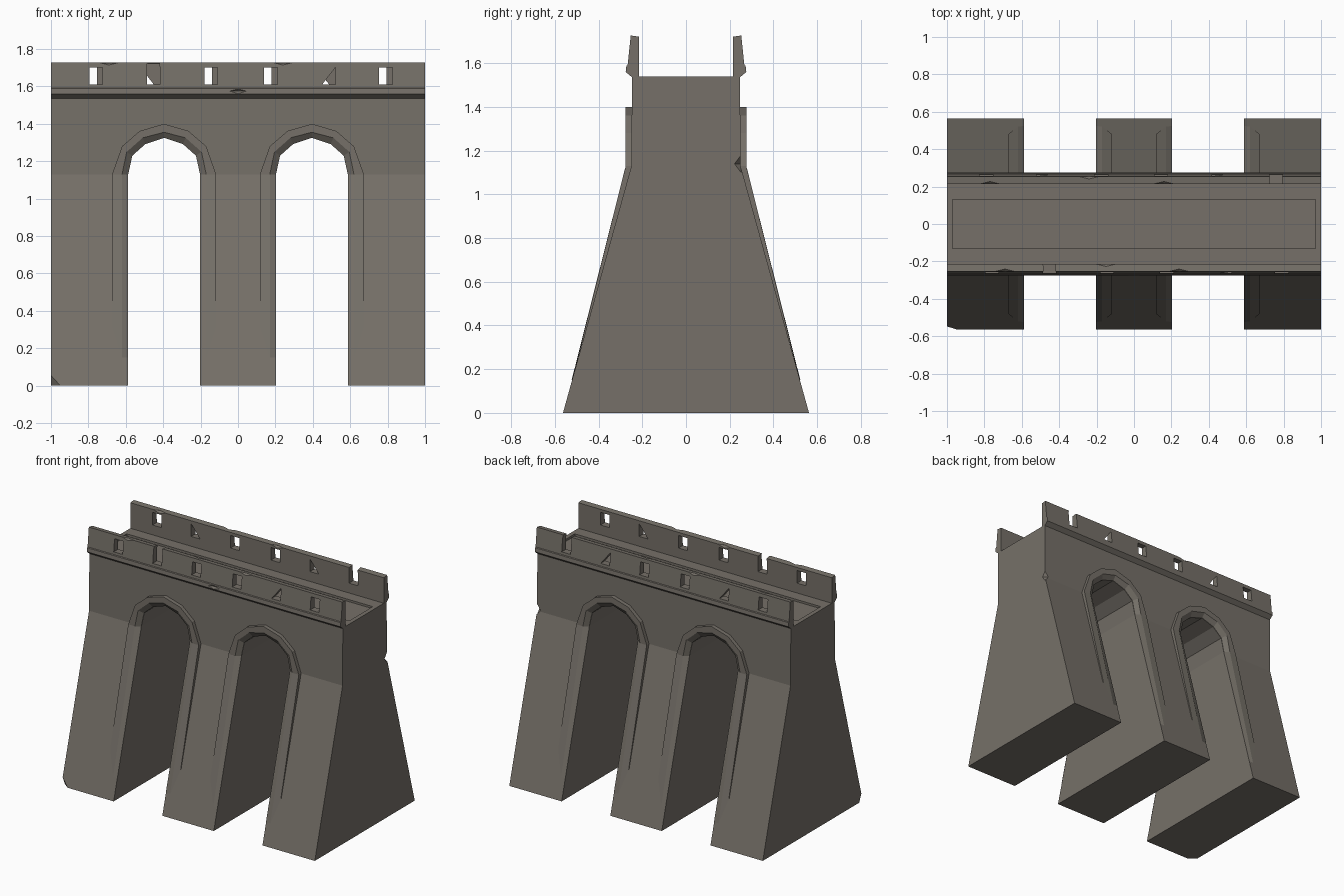
import bpy, bmesh, math
from mathutils import Matrix

if "Cube" in bpy.data.objects:
    bpy.data.objects.remove(bpy.data.objects["Cube"])

stone = bpy.data.materials.new("grey_brown_stone")
stone.diffuse_color = (0.18, 0.163, 0.14, 1)
stone.use_nodes = True
stone.node_tree.nodes["Principled BSDF"].inputs["Base Color"].default_value = stone.diffuse_color


def add_object(name, bm):
    bmesh.ops.recalc_face_normals(bm, faces=bm.faces)
    mesh = bpy.data.meshes.new(name)
    bm.to_mesh(mesh)
    bm.free()
    mesh.materials.append(stone)
    ob = bpy.data.objects.new(name, mesh)
    bpy.context.collection.objects.link(ob)
    return ob


def prism(bm, points, axis, a, b):
    """Extrude a 2D outline along x or y from a to b."""
    def place(p, t):
        return (t, p[0], p[1]) if axis == 'x' else (p[0], t, p[1])
    va = [bm.verts.new(place(p, a)) for p in points]
    vb = [bm.verts.new(place(p, b)) for p in points]
    bm.faces.new(va)
    bm.faces.new(vb[::-1])
    n = len(points)
    for i in range(n):
        j = (i + 1) % n
        bm.faces.new((va[j], va[i], vb[i], vb[j]))


def chip(bm, loc, size):
    """Small octahedron that knocks a nick out of an edge."""
    mat = Matrix.Translation(loc) @ Matrix.Diagonal((*size, 1))
    bmesh.ops.create_uvsphere(bm, u_segments=4, v_segments=2, radius=1, matrix=mat)


def cut(ob, bm):
    cutter = add_object("cutter", bm)
    cutter.hide_render = True
    mod = ob.modifiers.new("cut", 'BOOLEAN')
    mod.operation = 'DIFFERENCE'
    mod.solver = 'EXACT'
    mod.object = cutter
    bpy.context.view_layer.objects.active = ob
    bpy.ops.object.modifier_apply(modifier=mod.name)
    bpy.data.objects.remove(cutter, do_unlink=True)


SPRING, TOP = 1.13, 1.54
ARCHES = (-0.395, 0.395)


def wall_y(z):
    """Half depth of the masonry at height z."""
    return 0.25 + 0.313 * max(0, SPRING - z) / SPRING


def trim_y(z):
    """Half depth of the arch surround, sinking into the wall near the foot."""
    return 0.276 + (wall_y(0.15) - 0.276) * max(0, SPRING - z) / 0.98


def arch(cx, shape, foot):
    """Arch outline from left foot to right foot; shape lists right-half offsets."""
    left = [(cx - dx, z) for dx, z in shape]
    right = [(cx + dx, z) for dx, z in reversed(shape[:-1])]
    return [(left[0][0], foot)] + left + right + [(right[-1][0], foot)]


INNER = [(0.192, 1.13), (0.17, 1.23), (0.1, 1.292), (0, 1.325)]
MID = [(0.225, 1.13), (0.2, 1.25), (0.115, 1.325), (0, 1.355)]
OUTER = [(0.278, 1.13), (0.225, 1.28), (0.13, 1.362), (0, 1.4)]

# Masonry body: battered end profile with two arched openings and a sunk deck
bm = bmesh.new()
prism(bm, [(-0.563, 0), (0.563, 0), (0.25, SPRING), (0.247, TOP),
           (-0.247, TOP), (-0.25, SPRING)], 'x', -1, 1)
body = add_object("bridge_body", bm)
bm = bmesh.new()
for cx in ARCHES:
    prism(bm, arch(cx, INNER, -0.1), 'y', -1, 1)
bmesh.ops.create_cube(bm, size=1, matrix=Matrix.Translation((0, 0, TOP))
                      @ Matrix.Diagonal((1.94, 0.264, 0.03, 1)))
chip(bm, (-1, -0.563, 0), (0.05, 0.04, 0.09))
chip(bm, (1, 0.252, 1.14), (0.03, 0.03, 0.04))
cut(body, bm)

# Raised arch surrounds: outer step, flat band and inner chamfer
for side, label in ((-1, "front"), (1, "back")):
    bm = bmesh.new()
    for cx in ARCHES:
        inner = arch(cx, INNER, 0.15)
        mid = arch(cx, MID, 0.15)
        outer = arch(cx, OUTER, 0.32)
        rows = [
            [(x, side * (wall_y(z) + 0.002), z) for x, z in inner],
            [(x, side * trim_y(z), z) for x, z in mid],
            [(x, side * trim_y(z), z) for x, z in outer],
            [(x, side * (wall_y(z) - 0.01), z) for x, z in outer],
        ]
        rows = [[bm.verts.new(p) for p in row] for row in rows]
        for r0, r1 in zip(rows, rows[1:]):
            for i in range(len(r0) - 1):
                bm.faces.new((r0[i], r0[i + 1], r1[i + 1], r1[i]))
    ob = add_object(label + "_arch_surround", bm)
    # Make the open strips face outwards
    if sum(p.normal.y * p.area for p in ob.data.polygons) * side < 0:
        ob.data.flip_normals()

# Parapets: leaning walls on a thin cornice, with square openings and damage
PARAPET = [(0.215, 1.53), (0.24, 1.53), (0.276, 1.56), (0.273, 1.588),
           (0.267, 1.592), (0.253, 1.727), (0.215, 1.722)]
Z0, Z1 = 1.61, 1.7
HOLES = (-0.76, -0.4525, -0.145, 0.175, 0.485, 0.79)
for side, label in ((-1, "front"), (1, "back")):
    bm = bmesh.new()
    prism(bm, [(side * y, z) for y, z in PARAPET], 'x', -1, 1)
    parapet = add_object(label + "_parapet", bm)
    bm = bmesh.new()
    for i, hx in enumerate(HOLES):
        x = -side * hx
        a, b = x - 0.035, x + 0.035
        hole = [(a, Z0), (b, Z0), (b, Z1), (a, Z1)]
        if (side, i) in ((-1, 1), (1, 0)):        # broken through to the top
            hole = [(a, Z0), (b, Z0), (b, Z1), (b - 0.012, 1.8), (a + 0.01, 1.8), (a, Z1)]
        elif (side, i) == (-1, 4):                # half blocked openings
            hole = [(a, Z0), (b, Z0), (b, Z1)]
        elif side == 1 and i in (1, 4):
            hole = [(a, Z0), (b, Z0), (a, Z1)]
        prism(bm, hole, 'y', side * 0.15, side * 0.35)
    # Nicks along the top edges and the cornice
    if side < 0:
        nicks = [(-0.69, 0.253, 1.727), (-0.15, 0.215, 1.722), (0.24, 0.253, 1.727), (0, 0.276, 1.575)]
    else:
        nicks = [(-0.77, 0.215, 1.722), (-0.24, 0.253, 1.727), (0.16, 0.215, 1.722)]
    for x, y, z in nicks:
        chip(bm, (x, side * y, z), (0.05, 0.014, 0.014))
    cut(parapet, bm)
